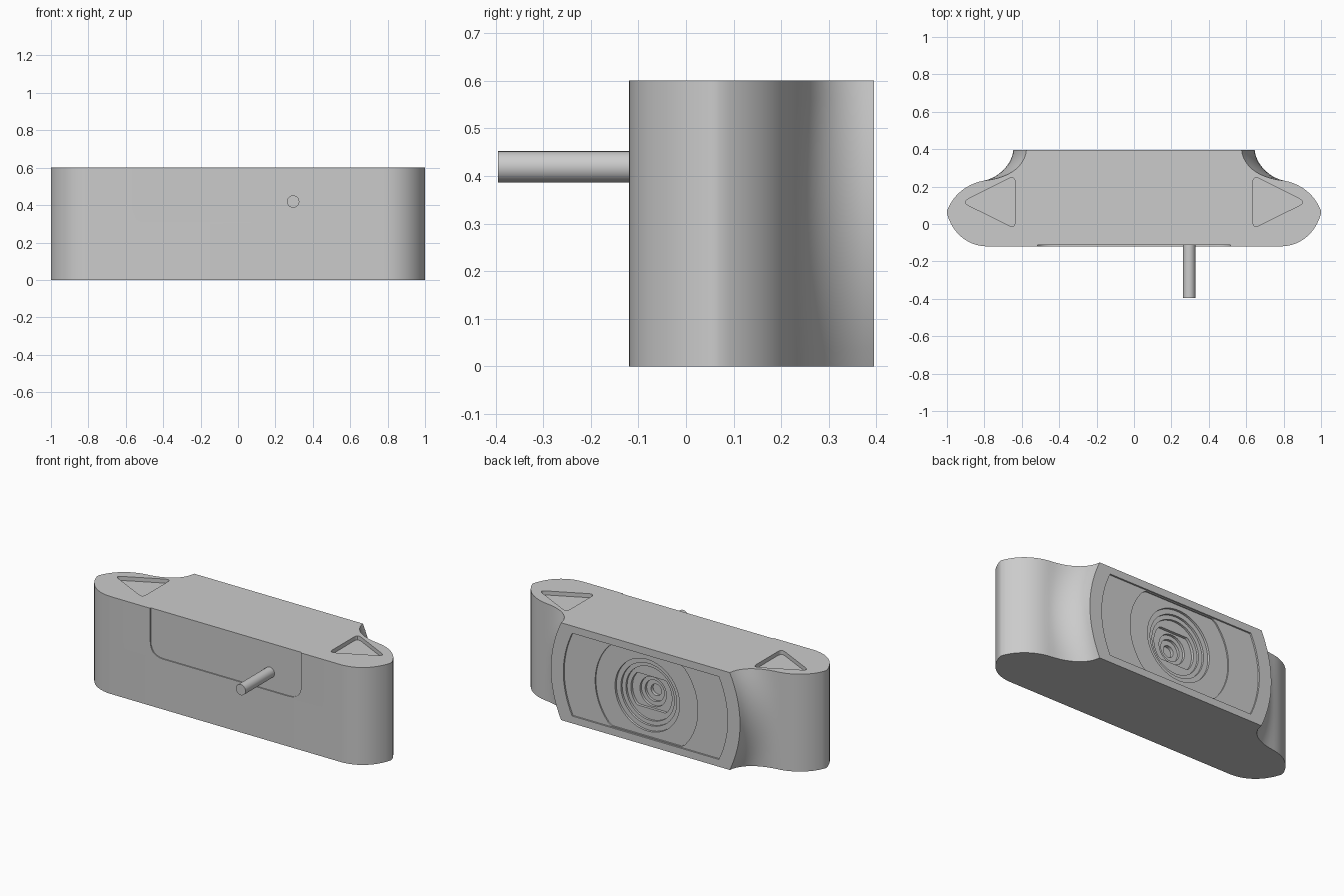
import bpy
import math
from mathutils import Vector
from mathutils.geometry import interpolate_bezier

cube = bpy.data.objects.get("Cube")
if cube:
    bpy.data.objects.remove(cube, do_unlink=True)

HEIGHT, MID, BACK, FRONT = 0.6, 0.3, 0.395, -0.12

grey = bpy.data.materials.new("plain_grey")
grey.use_nodes = True
grey.diffuse_color = (0.6, 0.6, 0.6, 1)
grey.node_tree.nodes["Principled BSDF"].inputs["Base Color"].default_value = (0.6, 0.6, 0.6, 1)


def loft(name, rings):
    """Skin closed rings of equal length and cap both ends."""
    n = len(rings[0])
    verts = [p for ring in rings for p in ring]
    faces = [(r * n + i, r * n + (i + 1) % n, (r + 1) * n + (i + 1) % n, (r + 1) * n + i)
             for r in range(len(rings) - 1) for i in range(n)]
    last = (len(rings) - 1) * n
    faces += [tuple(reversed(range(n))), tuple(range(last, last + n))]
    mesh = bpy.data.meshes.new(name)
    mesh.from_pydata(verts, [], faces)
    mesh.materials.append(grey)
    obj = bpy.data.objects.new(name, mesh)
    bpy.context.collection.objects.link(obj)
    # Outward normals
    import bmesh
    bm = bmesh.new()
    bm.from_mesh(mesh)
    bmesh.ops.recalc_face_normals(bm, faces=bm.faces)
    bm.to_mesh(mesh)
    bm.free()
    return obj


def prism_y(name, outline, y0, y1):
    return loft(name, [[(x, y, z) for x, z in outline] for y in (y0, y1)])


def prism_z(name, outline, z0, z1):
    return loft(name, [[(x, y, z) for x, y in outline] for z in (z0, z1)])


def bezier(*pts, n=12):
    return [(p.x, p.y) for p in interpolate_bezier(*[Vector((x, y, 0)) for x, y in pts], n)]


def rounded(corners, radius, steps=6):
    """Polygon with each corner replaced by a soft curve."""
    out = []
    for i, c in enumerate(corners):
        c = Vector(c)
        a = c + (Vector(corners[i - 1]) - c).normalized() * radius
        b = c + (Vector(corners[(i + 1) % len(corners)]) - c).normalized() * radius
        for s in range(steps + 1):
            t = s / steps
            out.append(tuple(a * (1 - t) ** 2 + c * 2 * t * (1 - t) + b * t * t))
    return out


def disc(radius, limit=1.0, n=64):
    """Circle around the lens axis, cut flat above and below."""
    angles = [2 * math.pi * (i + 0.5) / n for i in range(n)]
    return [(radius * math.cos(a), MID + max(-limit, min(limit, radius * math.sin(a))))
            for a in angles]


# Body: the plan outline, with back corners that bulge at mid height
def body_ring(z):
    corner = 0.645 - 0.07 * ((z - MID) / MID) ** 2
    half = bezier((0.78, FRONT), (0.89, FRONT), (0.97, -0.05), (1.0, 0.055))
    half += bezier((1.0, 0.07), (0.97, 0.15), (0.9, 0.215), (0.8, 0.232))
    half += bezier((0.8, 0.232), (corner + 0.085, 0.247), (corner + 0.01, 0.31),
                   (corner, BACK))[1:]
    return [(x, y, z) for x, y in half] + [(-x, y, z) for x, y in reversed(half)]


LEVELS = 16
body = loft("body", [body_ring(HEIGHT * i / LEVELS) for i in range(LEVELS + 1)])

cutters = []

# Back window with bowed ends
side = [(0.5 + 0.06 * (1 - t * t), MID + 0.255 * t) for t in [i / 8 - 1 for i in range(17)]]
window = side + [(-x, z) for x, z in reversed(side)]
cutters.append(prism_y("window_cutter", window, BACK - 0.01, 0.5))

# Lens recess: stepped rings going inward
for radius, limit, depth in ((0.35, 0.25, 0.018), (0.22, 1, 0.032), (0.19, 1, 0.045),
                             (0.165, 1, 0.058), (0.14, 0.1, 0.075), (0.09, 1, 0.09),
                             (0.065, 1, 0.105), (0.035, 1, 0.125)):
    cutters.append(prism_y("lens_cutter", disc(radius, limit), BACK - depth, 0.5))

# Shallow front panel, open at the top
panel = rounded([(-0.515, 0.31), (0.515, 0.31), (0.515, 0.8), (-0.515, 0.8)], 0.09)
cutters.append(prism_y("panel_cutter", panel, -0.3, FRONT + 0.007))

# Triangular pockets in the top
for s in (-1, 1):
    tri = rounded([(s * 0.635, 0.26), (s * 0.635, -0.025), (s * 0.92, 0.117)], 0.04)
    cutters.append(prism_z("pocket_cutter", tri, HEIGHT - 0.025, HEIGHT + 0.1))

for cutter in cutters:
    cutter.hide_render = True
    mod = body.modifiers.new("cut", "BOOLEAN")
    mod.operation = "DIFFERENCE"
    mod.solver = "EXACT"
    mod.object = cutter

# Bake the cuts and drop the cutters
graph = bpy.context.evaluated_depsgraph_get()
cut_mesh = bpy.data.meshes.new_from_object(body.evaluated_get(graph))
body.modifiers.clear()
body.data = cut_mesh
body.data.name = "body"
for cutter in cutters:
    bpy.data.objects.remove(cutter, do_unlink=True)

# Pin sticking out of the front
pin_outline = [(0.295 + 0.033 * math.cos(a), 0.419 + 0.033 * math.sin(a))
               for a in [2 * math.pi * i / 24 for i in range(24)]]
pin = prism_y("front_pin", pin_outline, -0.395, -0.1)

for obj in (body, pin):
    bpy.ops.object.select_all(action="DESELECT")
    obj.select_set(True)
    bpy.context.view_layer.objects.active = obj
    bpy.ops.object.shade_smooth_by_angle(angle=math.radians(30))
